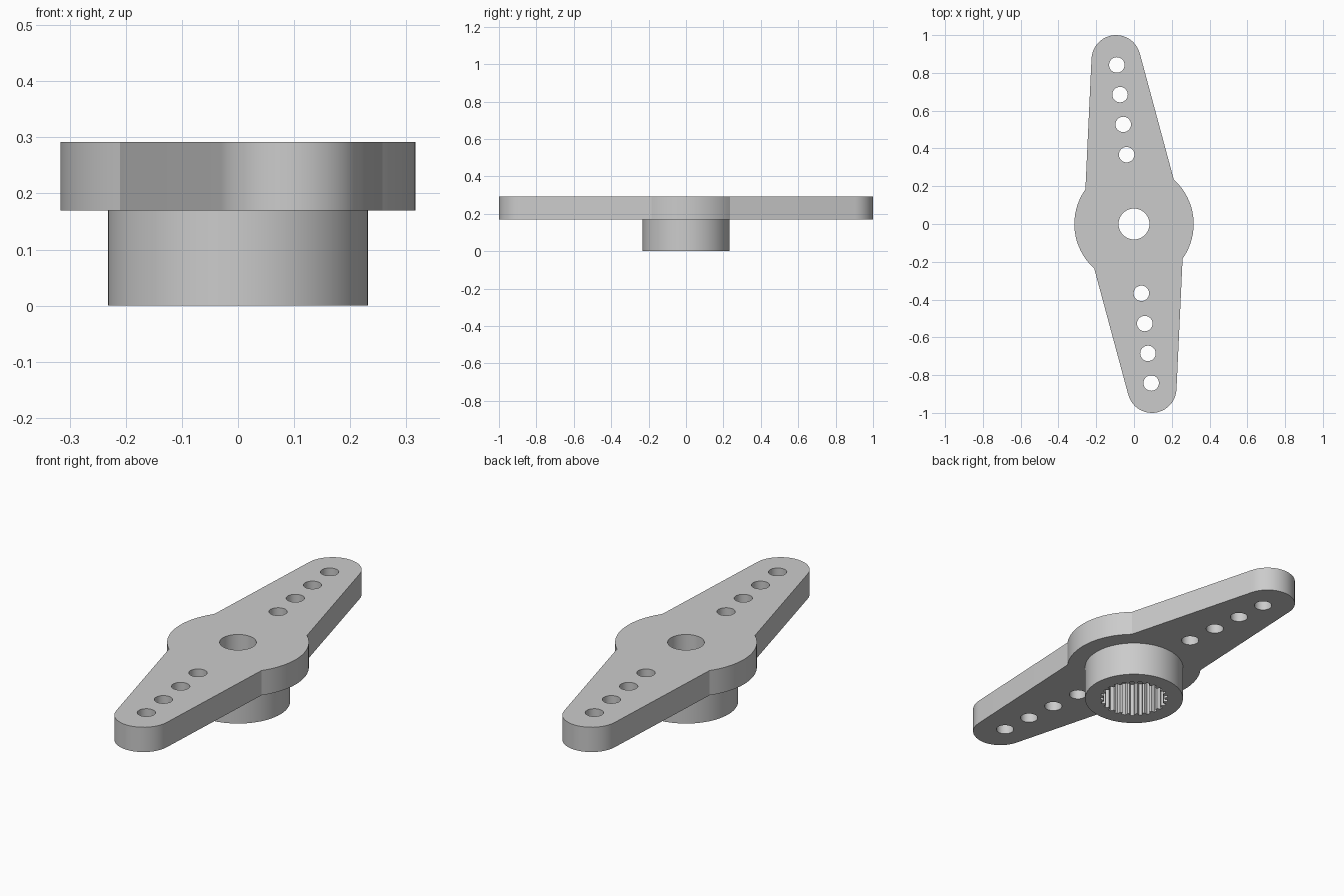
import bpy, bmesh, math
from mathutils import Vector

if "Cube" in bpy.data.objects:
    bpy.data.objects.remove(bpy.data.objects["Cube"])

grey = bpy.data.materials.new("light_grey_plastic")
grey.diffuse_color = (0.6, 0.6, 0.6, 1)
grey.use_nodes = True
grey.node_tree.nodes["Principled BSDF"].inputs["Base Color"].default_value = grey.diffuse_color


def arc(cx, cy, r, start, end, n):
    """Points along an arc, angles in degrees, both ends included."""
    return [(cx + r * math.cos(math.radians(start + (end - start) * i / n)),
             cy + r * math.sin(math.radians(start + (end - start) * i / n)))
            for i in range(n + 1)]


def circle(cx, cy, r, n):
    return arc(cx, cy, r, 0, 360, n)[:-1]


def extruded(name, loops, z0, z1, cap_top=True):
    """Solid from an outer loop and hole loops, extruded from z0 to z1."""
    bm = bmesh.new()
    edges = []
    for loop in loops:
        vs = [bm.verts.new((x, y, z0)) for x, y in loop]
        edges += [bm.edges.new((vs[i - 1], vs[i])) for i in range(len(vs))]
    bmesh.ops.triangle_fill(bm, edges=edges, use_beauty=True, normal=Vector((0, 0, 1)))
    ext = bmesh.ops.extrude_face_region(bm, geom=bm.faces[:], use_keep_orig=True)
    for v in ext["geom"]:
        if isinstance(v, bmesh.types.BMVert):
            v.co.z = z1
    bmesh.ops.recalc_face_normals(bm, faces=bm.faces[:])
    if not cap_top:
        top = [f for f in bm.faces if all(abs(v.co.z - z1) < 1e-6 for v in f.verts)]
        bmesh.ops.delete(bm, geom=top, context="FACES_ONLY")
    mesh = bpy.data.meshes.new(name)
    bm.to_mesh(mesh)
    bm.free()
    mesh.materials.append(grey)
    ob = bpy.data.objects.new(name, mesh)
    bpy.context.collection.objects.link(ob)
    bpy.ops.object.select_all(action="DESELECT")
    ob.select_set(True)
    bpy.context.view_layer.objects.active = ob
    bpy.ops.object.shade_smooth_by_angle(angle=math.radians(25))
    return ob


# Two-armed plate: half outline (round tip, then disc side) turned by 180 degrees
half = arc(-0.095, 0.87, 0.13, 14.7, 177.3, 20) + arc(0, 0, 0.316, 144.5, 228.2, 16)
outline = half + [(-x, -y) for x, y in half]

# Shaft hole and a row of four holes along each arm
holes = [circle(0, 0, 0.082, 40)]
for x, y in [(-0.091, 0.842), (-0.074, 0.685), (-0.057, 0.527), (-0.039, 0.367)]:
    holes += [circle(s * x, s * y, 0.041, 28) for s in (1, -1)]
extruded("arm_plate", [outline] + holes, 0.17, 0.292)

# Hub collar with a toothed socket
teeth = 25
socket = []
for i in range(teeth):
    for offset, r in ((0.0, 0.16), (0.4, 0.16), (0.55, 0.144), (0.85, 0.144)):
        a = 2 * math.pi * (i + offset) / teeth
        socket.append((r * math.cos(a), r * math.sin(a)))
extruded("hub_collar", [circle(0, 0, 0.232, 64), socket], 0, 0.17, cap_top=False)
